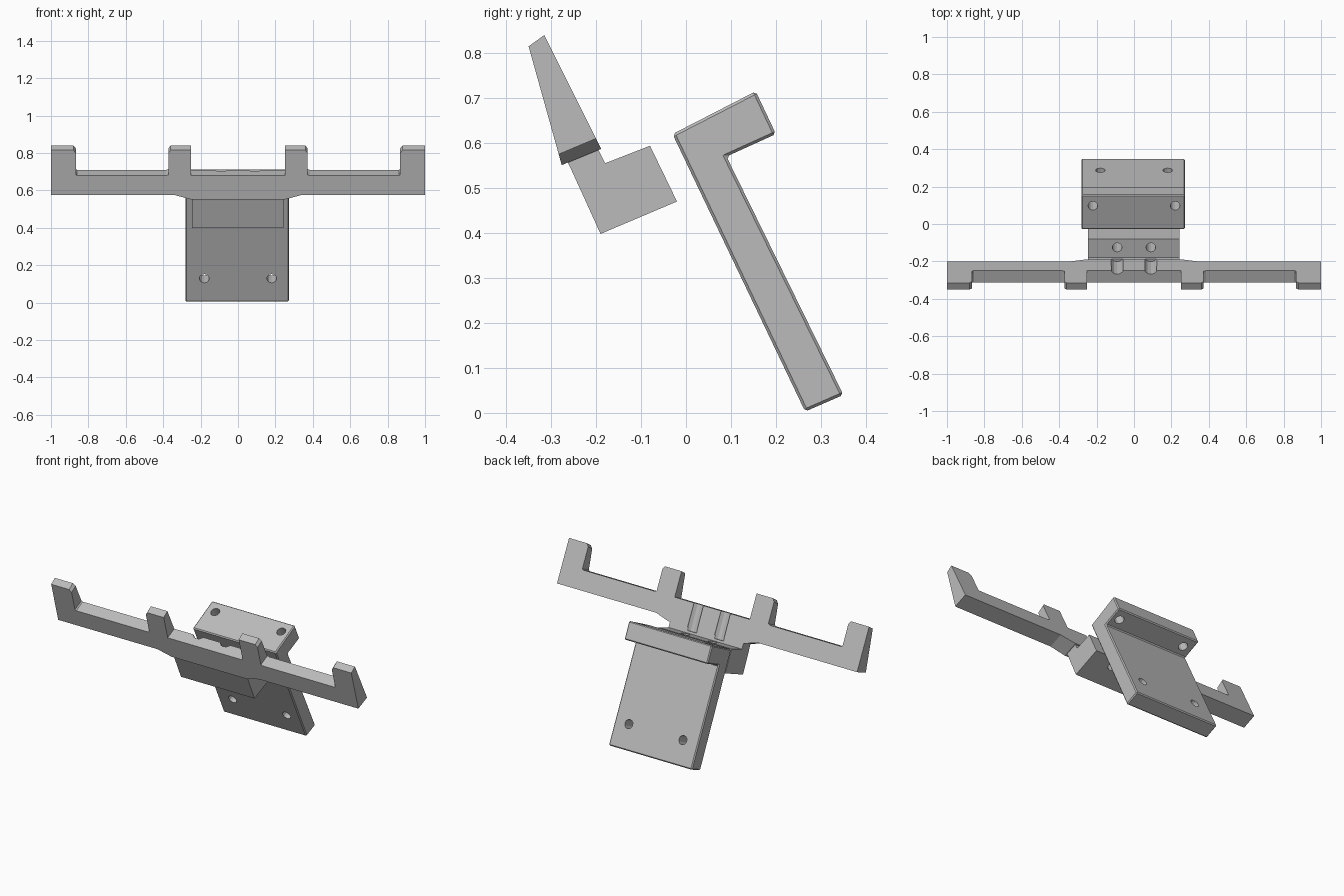
import bpy
import bmesh
from mathutils import Vector

cube = bpy.data.objects.get("Cube")
if cube:
    bpy.data.objects.remove(cube, do_unlink=True)

grey = bpy.data.materials.new("plain grey")
grey.use_nodes = True
grey.diffuse_color = (0.5, 0.5, 0.5, 1)
grey.node_tree.nodes["Principled BSDF"].inputs["Base Color"].default_value = (0.5, 0.5, 0.5, 1)


def prism(name, side_a, side_b):
    """Solid between two matching outlines."""
    bm = bmesh.new()
    a = [bm.verts.new(p) for p in side_a]
    b = [bm.verts.new(p) for p in side_b]
    bm.faces.new(a)
    bm.faces.new(b[::-1])
    for i in range(len(a)):
        j = (i + 1) % len(a)
        bm.faces.new((a[j], a[i], b[i], b[j]))
    bmesh.ops.recalc_face_normals(bm, faces=bm.faces)
    mesh = bpy.data.meshes.new(name)
    bm.to_mesh(mesh)
    bm.free()
    mesh.materials.append(grey)
    obj = bpy.data.objects.new(name, mesh)
    bpy.context.collection.objects.link(obj)
    return obj


def extrude_x(name, profile, x0, x1):
    return prism(name, [(x0, y, z) for y, z in profile], [(x1, y, z) for y, z in profile])


def combine(target, other, operation):
    """Apply a boolean and discard the helper."""
    mod = target.modifiers.new("boolean", 'BOOLEAN')
    mod.operation = operation
    mod.solver = 'EXACT'
    mod.object = other
    bpy.context.view_layer.objects.active = target
    bpy.ops.object.modifier_apply(modifier=mod.name)
    bpy.data.objects.remove(other, do_unlink=True)


def drill(target, centre, direction, radius, depth):
    """Round hole centred on a point along a direction."""
    d = Vector(direction)
    bpy.ops.mesh.primitive_cylinder_add(
        vertices=12, radius=radius, depth=depth, location=centre,
        rotation=d.to_track_quat('Z', 'Y').to_euler())
    cutter = bpy.context.object
    cutter.hide_render = True
    cutter.data.materials.append(grey)
    combine(target, cutter, 'DIFFERENCE')


# Angled mounting bracket: long arm with a short return at the top
bracket = extrude_x("mounting_bracket", [
    (-0.03, 0.62), (0.155, 0.715), (0.20, 0.62),
    (0.09, 0.57), (0.35, 0.04), (0.265, 0.003)], -0.282, 0.272)
bevel = bracket.modifiers.new("edges", 'BEVEL')
bevel.width = 0.006
bevel.segments = 1
bpy.context.view_layer.objects.active = bracket
bpy.ops.object.modifier_apply(modifier=bevel.name)
for s in (-1, 1):
    drill(bracket, (s * 0.18, 0.25, 0.15), (0, 0.9, 0.43), 0.026, 0.4)
    drill(bracket, (s * 0.22, 0.12, 0.64), (0, -0.45, 0.89), 0.026, 0.3)

# Crossbar with four prongs: half outline as (x, height fraction), mirrored
half = [
    (0.25, 0.43), (0.25, 1.0), (0.36, 1.0), (0.372, 0.93), (0.372, 0.45), (0.385, 0.43),
    (0.86, 0.43), (0.867, 0.45), (0.867, 0.93), (0.88, 1.0), (1.0, 1.0),
    (1.0, 0.0), (0.34, 0.0), (0.25, -0.1)]
outline = half + [(-x, t) for x, t in reversed(half)]


def slope(low, high):
    """Place the outline on a leaning plane."""
    a, b = Vector(low), Vector(high)
    return [(x, *a.lerp(b, t)) if 0 <= t else (x, *(a + (b - a) * t)) for x, t in outline]


rail = prism("pronged_crossbar",
             slope((-0.283, 0.575), (-0.35, 0.815)),
             slope((-0.20, 0.61), (-0.315, 0.84)))

# Hinge block behind and below the crossbar
block = extrude_x("mounting_block", [
    (-0.19, 0.398), (-0.02, 0.47), (-0.08, 0.594), (-0.18, 0.555),
    (-0.205, 0.605), (-0.275, 0.58), (-0.257, 0.545)], -0.247, 0.243)
combine(rail, block, 'UNION')

# Screw holes in the block and the clearance grooves above them
for s in (-1, 1):
    drill(rail, (s * 0.09, -0.105, 0.53), (0, -0.4, 0.92), 0.026, 0.4)
    drill(rail, (s * 0.09, -0.235, 0.71), (0, -0.43, 0.9), 0.035, 0.3)

for obj in (bracket, rail):
    bpy.ops.object.select_all(action='DESELECT')
    obj.select_set(True)
    bpy.context.view_layer.objects.active = obj
    bpy.ops.object.shade_flat()
